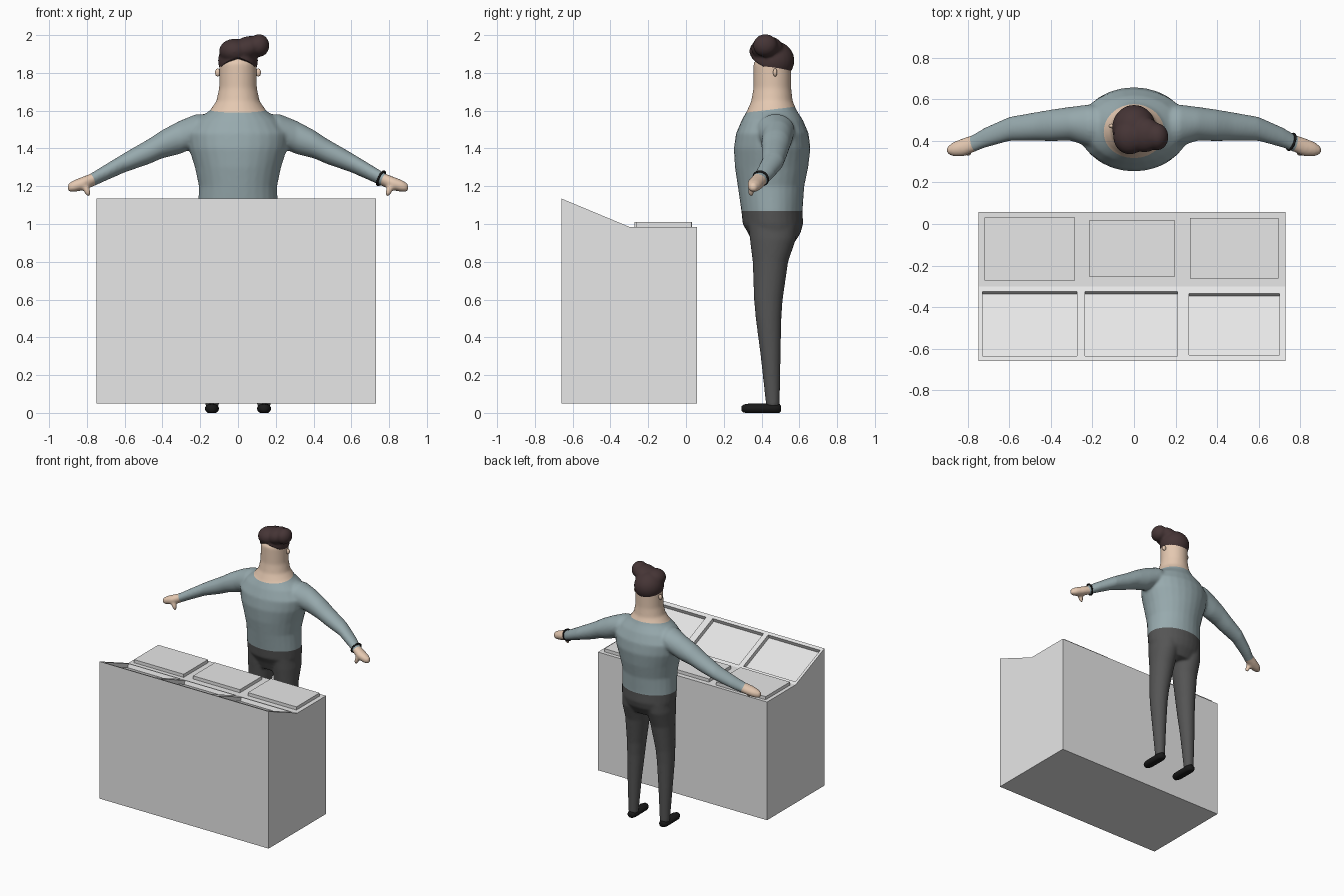
import bpy, bmesh, math
from mathutils import Vector, Matrix

if "Cube" in bpy.data.objects:
    bpy.data.objects.remove(bpy.data.objects["Cube"])

def mat(name, r, g, b):
    m = bpy.data.materials.new(name)
    m.diffuse_color = (r, g, b, 1)
    m.use_nodes = True
    m.node_tree.nodes["Principled BSDF"].inputs["Base Color"].default_value = m.diffuse_color
    return m

GREY = mat("console grey", 0.8, 0.8, 0.8)
SKIN = mat("skin", 0.78, 0.58, 0.44)
SWEATER = mat("sweater blue grey", 0.31, 0.40, 0.42)
TROUSERS = mat("trouser charcoal", 0.09, 0.09, 0.09)
HAIR = mat("hair brown", 0.06, 0.035, 0.036)
BLACK = mat("shoe black", 0.01, 0.01, 0.01)

def make(name, bm, mats, smooth=True):
    bmesh.ops.recalc_face_normals(bm, faces=bm.faces)
    me = bpy.data.meshes.new(name)
    bm.to_mesh(me)
    bm.free()
    for m in mats:
        me.materials.append(m)
    for p in me.polygons:
        p.use_smooth = smooth
    ob = bpy.data.objects.new(name, me)
    bpy.context.collection.objects.link(ob)
    return ob

def loft(bm, rings, axis, n=28):
    """Closed tube through rings (centre x, y, z, radius a, radius b) across an axis."""
    loops = []
    for x, y, z, a, b in rings:
        vs = []
        for i in range(n):
            t = 2 * math.pi * i / n
            c, s = a * math.cos(t), b * math.sin(t)
            off = {'x': (0, c, s), 'y': (c, 0, s), 'z': (c, s, 0)}[axis]
            vs.append(bm.verts.new((x + off[0], y + off[1], z + off[2])))
        loops.append(vs)
    for l0, l1 in zip(loops, loops[1:]):
        for i in range(n):
            j = (i + 1) % n
            bm.faces.new((l0[i], l0[j], l1[j], l1[i]))
    bm.faces.new(loops[0])
    bm.faces.new(loops[-1])

def blob(bm, centre, radii, turn=0.0, axis='Y'):
    bmesh.ops.create_uvsphere(bm, u_segments=24, v_segments=16, radius=1, matrix=
        Matrix.Translation(centre) @ Matrix.Rotation(turn, 4, axis) @ Matrix.Diagonal((*radii, 1)))

def box(bm, lo, hi, matrix=Matrix()):
    size = [h - l for l, h in zip(lo, hi)]
    mid = [(h + l) / 2 for l, h in zip(lo, hi)]
    bmesh.ops.create_cube(bm, size=1, matrix=matrix @ Matrix.Translation(mid) @ Matrix.Diagonal((*size, 1)))

def evaluated(ob):
    """Bake the modifiers of an object into a new bmesh and remove the object."""
    ev = ob.evaluated_get(bpy.context.evaluated_depsgraph_get())
    bm = bmesh.new()
    bm.from_mesh(ev.to_mesh())
    bpy.data.objects.remove(ob)
    return bm

def fuse(bm, voxel, rounds):
    ob = make("fuse_helper", bm, [])
    r = ob.modifiers.new("fuse", 'REMESH')
    r.mode, r.voxel_size = 'VOXEL', voxel
    s = ob.modifiers.new("soften", 'SMOOTH')
    s.factor, s.iterations = 0.5, rounds
    return evaluated(ob)

# Console: side profile extruded in x, with three sunken panels in the slope
X0, X1 = -0.75, 0.73
profile = [(-0.66, 0.05), (0.058, 0.05), (0.058, 0.985), (-0.30, 0.985), (-0.66, 1.135)]
bm = bmesh.new()
face = bm.faces.new([bm.verts.new((X0, y, z)) for y, z in profile])
ext = bmesh.ops.extrude_face_region(bm, geom=[face])['geom']
bmesh.ops.translate(bm, vec=(X1 - X0, 0, 0), verts=[v for v in ext if isinstance(v, bmesh.types.BMVert)])
console = make("console", bm, [GREY], False)

angle = math.atan2(0.15, 0.36)
slope = Matrix.Translation((0, -0.30, 0.985)) @ Matrix.Rotation(-angle, 4, 'X')
bm = bmesh.new()
for a, b, near, far in [(-0.73, -0.275, -0.325, -0.635), (-0.235, 0.21, -0.325, -0.635),
                        (0.265, 0.70, -0.335, -0.63)]:
    c = math.cos(angle)
    box(bm, (a, (far + 0.30) / c, -0.03), (b, (near + 0.30) / c, 0.03), slope)
cutter = make("panel_cutter", bm, [GREY], False)
cutter.hide_render = True
cut = console.modifiers.new("panels", 'BOOLEAN')
cut.object, cut.operation, cut.solver = cutter, 'DIFFERENCE', 'EXACT'
bm = evaluated(console)
bpy.data.objects.remove(cutter)
make("console", bm, [GREY], False)

# Raised pads on the flat shelf
for i, (a, b, y0, y1) in enumerate([(-0.72, -0.285, -0.272, 0.032), (-0.215, 0.195, -0.255, 0.02),
                                    (0.27, 0.695, -0.262, 0.028)]):
    bm = bmesh.new()
    box(bm, (a, y0, 0.98), (b, y1, 1.01))
    make(f"shelf_pad_{i + 1}", bm, [GREY], False)

# Body: torso, neck, legs, arms and hands fused into one smooth skin
bm = bmesh.new()
torso = [(0.88, 0.46, 0.17, 0.10), (0.95, 0.468, 0.20, 0.138), (1.0, 0.46, 0.21, 0.16),
         (1.07, 0.455, 0.212, 0.162), (1.2, 0.45, 0.207, 0.176), (1.3, 0.453, 0.228, 0.194),
         (1.4, 0.456, 0.26, 0.203), (1.48, 0.457, 0.27, 0.192), (1.55, 0.457, 0.22, 0.162),
         (1.6, 0.455, 0.15, 0.132), (1.65, 0.455, 0.115, 0.11), (1.72, 0.457, 0.10, 0.10),
         (1.85, 0.457, 0.099, 0.10), (1.91, 0.457, 0.06, 0.06)]
loft(bm, [(0, y, z, a, b) for z, y, a, b in torso], 'z')
leg = [(0.137, 0.46, 0.035, 0.036, 0.036), (0.135, 0.448, 0.3, 0.051, 0.053),
       (0.13, 0.437, 0.5, 0.063, 0.068), (0.125, 0.436, 0.6, 0.069, 0.076),
       (0.11, 0.447, 0.8, 0.088, 0.094), (0.105, 0.46, 0.92, 0.10, 0.122), (0.10, 0.46, 1.0, 0.10, 0.13)]
arm = [(0.12, 0.47, 1.49, 0.10, 0.09), (0.22, 0.475, 1.495, 0.10, 0.087), (0.31, 0.483, 1.458, 0.081, 0.088),
       (0.40, 0.475, 1.423, 0.076, 0.075), (0.47, 0.47, 1.385, 0.069, 0.067), (0.60, 0.458, 1.325, 0.058, 0.052),
       (0.72, 0.415, 1.262, 0.048, 0.042), (0.78, 0.385, 1.23, 0.042, 0.037), (0.82, 0.37, 1.215, 0.045, 0.036),
       (0.87, 0.36, 1.2, 0.035, 0.032), (0.902, 0.355, 1.192, 0.016, 0.02)]
for s in (-1, 1):
    loft(bm, [(s * x, y, z, a, b) for x, y, z, a, b in leg], 'z')
    loft(bm, [(s * x, y, z, a, b) for x, y, z, a, b in arm], 'x')
    blob(bm, (s * 0.80, 0.345, 1.178), (0.017, 0.018, 0.036), s * 0.4)   # thumb
bm = fuse(bm, 0.0095, 6)

# Clean colour borders at waist, neckline and cuffs
waist = (Vector((0, 0, 1.07)), Vector((0, 0, 1)))
neck = (Vector((0, 0.32, 1.59)), Vector((0, -0.12, 1)).normalized())
cuffs = [(Vector((s * 0.772, 0.39, 1.23)), Vector((s * 0.85, -0.3, -0.4)).normalized()) for s in (-1, 1)]
for co, no in [waist, neck] + cuffs:
    bmesh.ops.bisect_plane(bm, geom=bm.verts[:] + bm.edges[:] + bm.faces[:], plane_co=co, plane_no=no, dist=1e-5)
above = lambda p, plane: (p - plane[0]).dot(plane[1]) > 0
for f in bm.faces:
    p = f.calc_center_median()
    hand = abs(p.x) > 0.6 and above(p, cuffs[p.x > 0])
    f.material_index = 0 if hand or above(p, neck) else 1 if above(p, waist) else 2
make("body", bm, [SKIN, SWEATER, TROUSERS])

# Hair: cap with a quiff swept to one side, hairline peaked at the front
bm = bmesh.new()
blob(bm, (0, 0.462, 1.865), (0.106, 0.112, 0.105))
blob(bm, (-0.02, 0.42, 1.915), (0.08, 0.085, 0.065))
blob(bm, (0.05, 0.43, 1.93), (0.085, 0.085, 0.062), -0.35)
blob(bm, (0.112, 0.42, 1.945), (0.054, 0.065, 0.06))
bm = fuse(bm, 0.008, 6)
for v in bm.verts:
    v.co.z = max(v.co.z, 1.885 - 0.3 * abs(v.co.x) - 0.38 * (v.co.y - 0.345))
make("hair", bm, [HAIR])

# Ears and shoes
shoe = [(0.295, 0.012, 0.012), (0.305, 0.025, 0.02), (0.33, 0.036, 0.024), (0.40, 0.037, 0.025),
        (0.47, 0.036, 0.026), (0.495, 0.027, 0.023), (0.503, 0.014, 0.014)]
for s, side in ((-1, "left"), (1, "right")):
    bm = bmesh.new()
    blob(bm, (s * 0.107, 0.472, 1.802), (0.015, 0.011, 0.021))
    make(f"ear_{side}", bm, [SKIN])
    bm = bmesh.new()
    loft(bm, [(s * 0.138, y, 0.025, a, b) for y, a, b in shoe], 'y')
    for v in bm.verts:
        v.co.z = max(0, (v.co.z - 0.004) * 1.08)
    make(f"shoe_{side}", bm, [BLACK])

# Wrist band
bpy.ops.mesh.primitive_torus_add(major_radius=0.04, minor_radius=0.006, major_segments=28, minor_segments=8,
                                 location=(0.757, 0.396, 1.242))
band = bpy.context.object
band.name = "wrist_band"
band.rotation_euler = Vector((0.85, -0.3, -0.4)).to_track_quat('Z', 'Y').to_euler()
band.data.materials.append(BLACK)
bpy.ops.object.shade_smooth()
